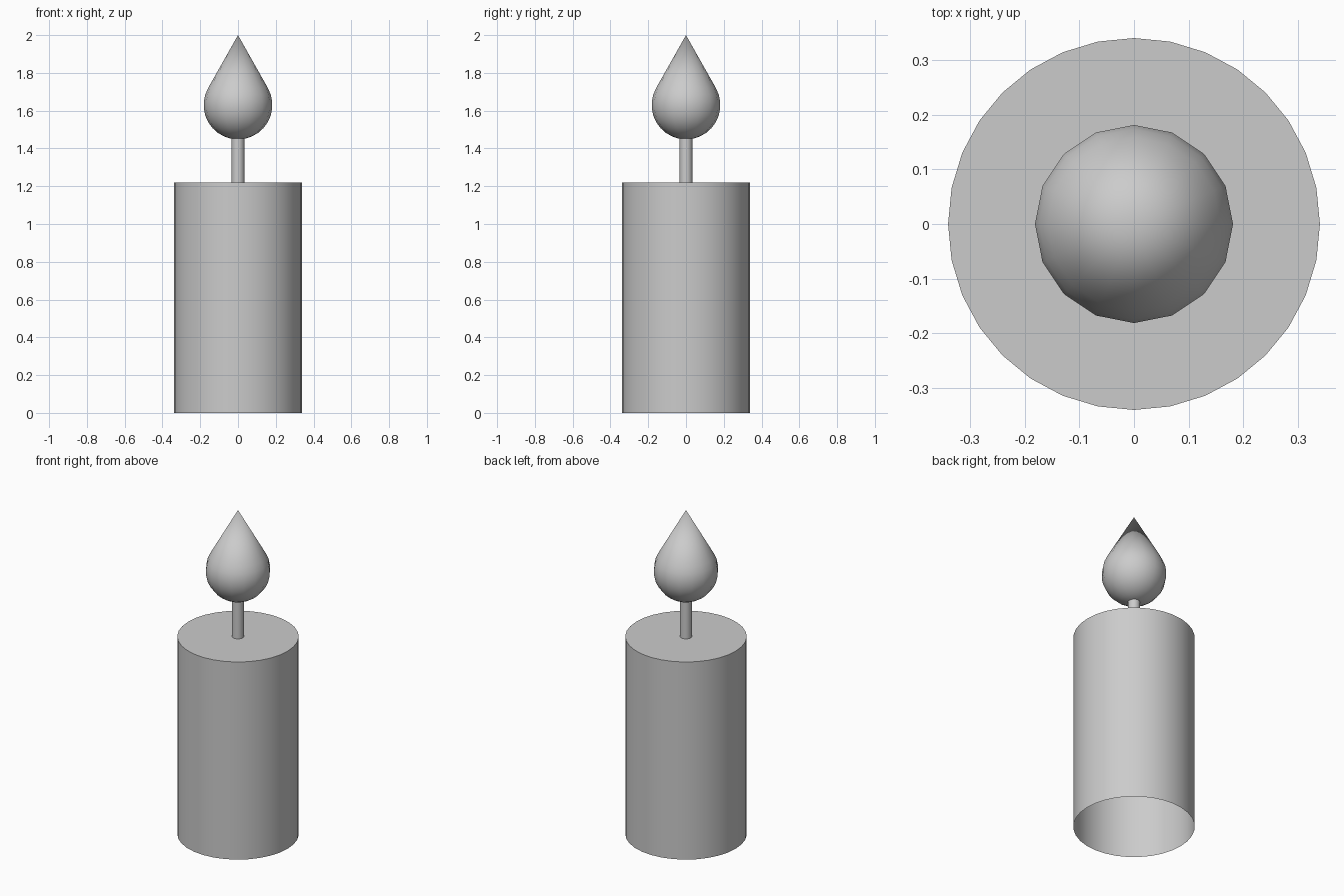
import bpy, bmesh, math

if "Cube" in bpy.data.objects:
    bpy.data.objects.remove(bpy.data.objects["Cube"])


def lathe(name, profile, sides):
    """Revolve (radius, z) points around z; radius 0 makes a pole."""
    bm = bmesh.new()
    rings = []
    for r, z in profile:
        if r == 0:
            rings.append([bm.verts.new((0, 0, z))] * sides)
        else:
            rings.append([bm.verts.new((r * math.cos(2 * math.pi * i / sides),
                                        r * math.sin(2 * math.pi * i / sides), z))
                          for i in range(sides)])
    for low, high in zip(rings, rings[1:]):
        for i in range(sides):
            j = (i + 1) % sides
            quad = [low[i], low[j], high[j], high[i]]
            bm.faces.new(list(dict.fromkeys(quad)))
    mesh = bpy.data.meshes.new(name)
    bm.to_mesh(mesh)
    bm.free()
    obj = bpy.data.objects.new(name, mesh)
    bpy.context.collection.objects.link(obj)
    bpy.ops.object.select_all(action='DESELECT')
    obj.select_set(True)
    bpy.context.view_layer.objects.active = obj
    bpy.ops.object.shade_smooth_by_angle(angle=math.radians(40))
    return obj


# Wax body: closed top, open underneath
lathe("wax_body", [(0.34, 0), (0.34, 1.22), (0, 1.22)], 32)

# Wick
lathe("wick", [(0.034, 1.22), (0.034, 1.46)], 16)

# Flame: round bowl running tangentially into a pointed tip
R, CZ, TIP = 0.182, 1.63, 2.0
tangent = math.asin(R / (TIP - CZ))
STEPS = 10
flame = [(0, CZ - R)]
for k in range(1, STEPS + 1):
    a = -math.pi / 2 + (math.pi / 2 + tangent) * k / STEPS
    flame.append((R * math.cos(a), CZ + R * math.sin(a)))
flame.append((0, TIP))
lathe("flame", flame, 16)
